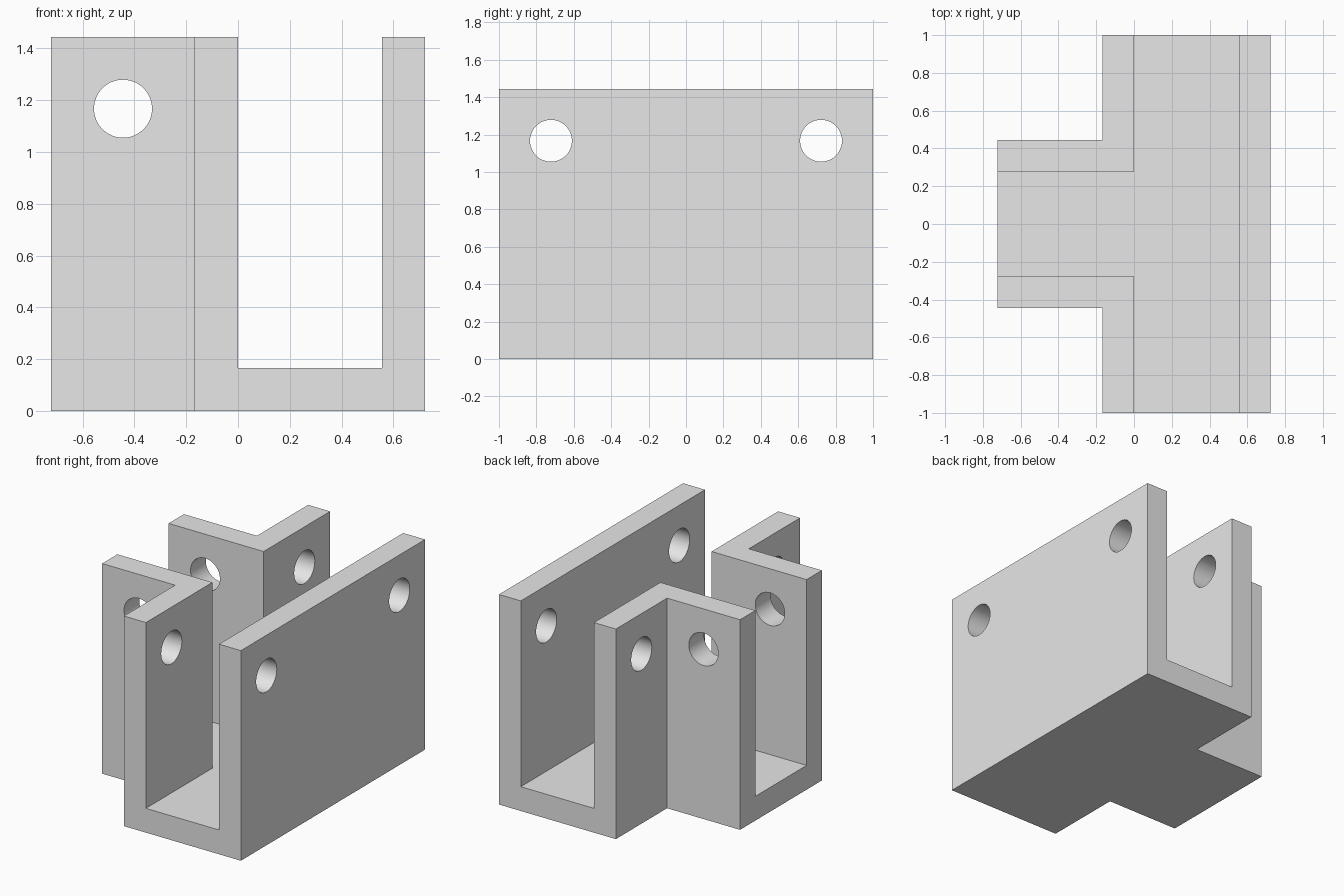
import bpy, bmesh, math
from mathutils import Matrix

if "Cube" in bpy.data.objects:
    bpy.data.objects.remove(bpy.data.objects["Cube"])

H, T = 1.444, 0.167          # overall height, plate thickness
HOLE_R, HOLE_Z = 0.112, 1.167

grey = bpy.data.materials.new("light grey")
grey.diffuse_color = (0.8, 0.8, 0.8, 1)
grey.use_nodes = True
grey.node_tree.nodes["Principled BSDF"].inputs["Base Color"].default_value = grey.diffuse_color


def add_object(name, bm):
    bmesh.ops.recalc_face_normals(bm, faces=bm.faces)
    mesh = bpy.data.meshes.new(name)
    bm.to_mesh(mesh)
    bm.free()
    mesh.materials.append(grey)
    obj = bpy.data.objects.new(name, mesh)
    bpy.context.collection.objects.link(obj)
    return obj


def tee_prism(name, left, stem_half, bar_x0, bar_x1, bar_half, z0, z1):
    """T-shaped outline (stem towards -x) extruded upwards."""
    half = [(bar_x1, bar_half), (bar_x0, bar_half),
            (bar_x0, stem_half), (left, stem_half)]
    outline = half + [(x, -y) for x, y in reversed(half)]
    bm = bmesh.new()
    face = bm.faces.new([bm.verts.new((x, y, z0)) for x, y in outline])
    up = bmesh.ops.extrude_face_region(bm, geom=[face])["geom"]
    bmesh.ops.translate(bm, vec=(0, 0, z1 - z0),
                        verts=[v for v in up if isinstance(v, bmesh.types.BMVert)])
    return add_object(name, bm)


def hole_cutter(name, x, y, axis):
    bm = bmesh.new()
    bmesh.ops.create_cone(
        bm, cap_ends=True, segments=48, radius1=HOLE_R, radius2=HOLE_R, depth=3,
        matrix=Matrix.Translation((x, y, HOLE_Z)) @ Matrix.Rotation(math.pi / 2, 4, axis))
    return add_object(name, bm)


# Solid T-shaped block
bracket = tee_prism("tee_bracket", -0.722, 0.444, -T, 0.722, 1.0, 0, H)

# Open channels, and bolt holes through the walls
cutters = [tee_prism("channel_cutter", -1.0, 0.278, 0, 0.556, 1.3, T, H + 0.3),
           hole_cutter("stem_hole_cutter", -0.444, 0, 'X')]
cutters += [hole_cutter("bar_hole_cutter", 0, y, 'Y') for y in (-0.722, 0.722)]

for cutter in cutters:
    cutter.hide_render = True
    cut = bracket.modifiers.new(cutter.name, 'BOOLEAN')
    cut.operation = 'DIFFERENCE'
    cut.solver = 'EXACT'
    cut.object = cutter

# Bake the cuts and drop the cutters
bpy.context.view_layer.update()
baked = bpy.data.meshes.new_from_object(
    bracket.evaluated_get(bpy.context.evaluated_depsgraph_get()))
bracket.modifiers.clear()
bracket.data = baked
baked.materials.clear()
baked.materials.append(grey)
for cutter in cutters:
    bpy.data.objects.remove(cutter)

# Smooth hole walls, sharp plate edges
bpy.context.view_layer.objects.active = bracket
bracket.select_set(True)
bpy.ops.object.shade_smooth_by_angle(angle=math.radians(30))
